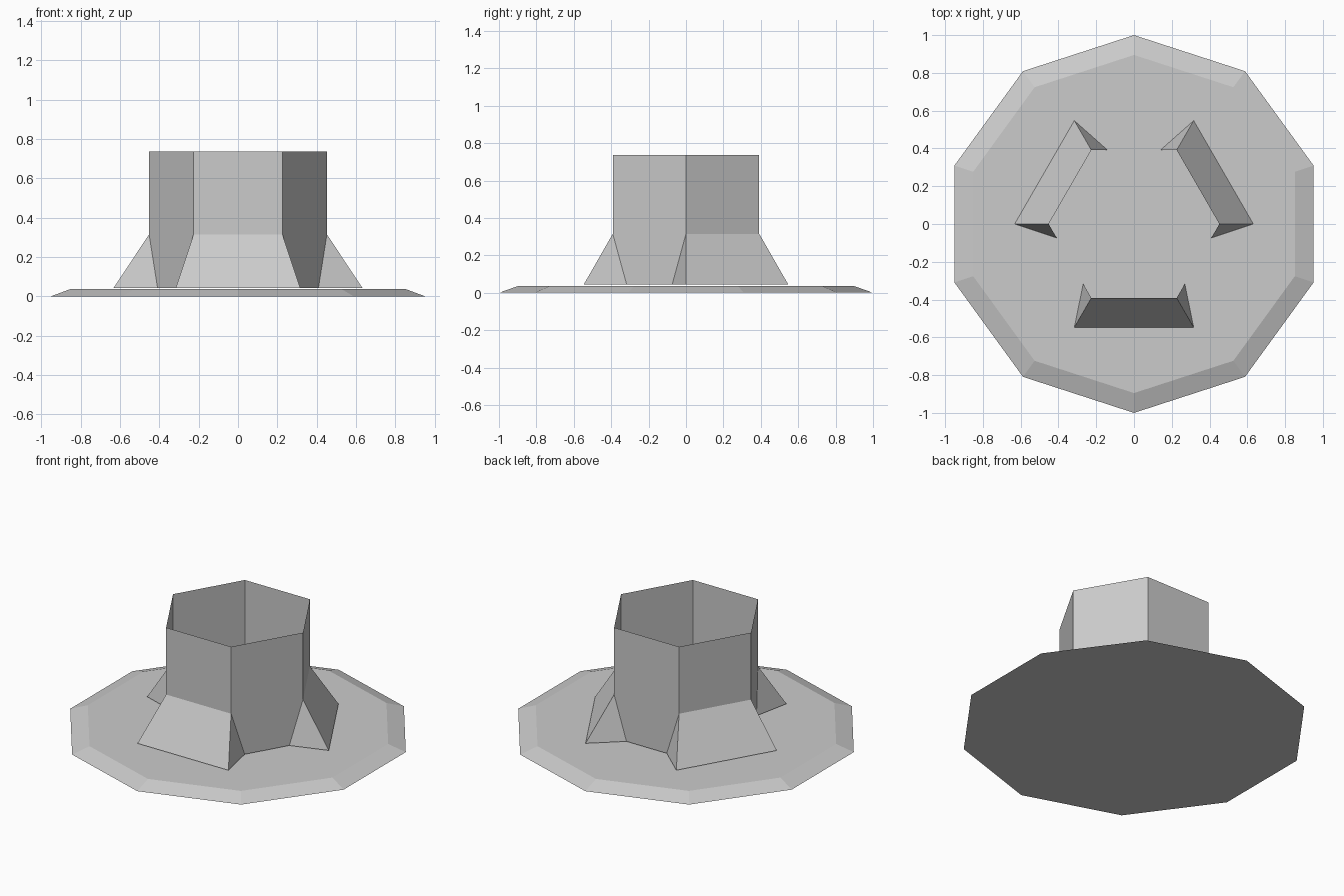
import bpy, bmesh
from math import radians
from mathutils import Matrix, Vector

cube = bpy.data.objects.get("Cube")
if cube:
    bpy.data.objects.remove(cube, do_unlink=True)

GREY = (0.6, 0.6, 0.6, 1)
grey = bpy.data.materials.new("plain_grey")
grey.use_nodes = True
grey.diffuse_color = GREY
grey.node_tree.nodes["Principled BSDF"].inputs["Base Color"].default_value = GREY


def add_object(name, bm):
    mesh = bpy.data.meshes.new(name)
    bm.to_mesh(mesh)
    bm.free()
    mesh.materials.append(grey)
    obj = bpy.data.objects.new(name, mesh)
    bpy.context.collection.objects.link(obj)
    return obj


def corner(i, sides, radius, z, start=0):
    turn = Matrix.Rotation(radians(start + 360 * i / sides), 3, "Z")
    return turn @ Vector((radius, 0, z))


# Ten-sided base plate with a sloping rim
PLATE_TOP = 0.037
bm = bmesh.new()
rings = [[bm.verts.new(corner(i, 10, r, z, 90)) for i in range(10)]
         for r, z in ((1, 0), (0.895, PLATE_TOP))]
bm.faces.new(rings[0][::-1])
bm.faces.new(rings[1])
for i in range(10):
    j = (i + 1) % 10
    bm.faces.new((rings[0][i], rings[0][j], rings[1][j], rings[1][i]))
add_object("base_plate", bm)

# Open six-sided tube whose alternate walls flare out into feet
RADIUS, FLARE, INSET = 0.452, 0.632, 0.19
FOOT, SHOULDER, TOP = 0.043, 0.315, 0.736
bm = bmesh.new()
upper = [bm.verts.new(corner(i, 6, RADIUS, TOP)) for i in range(6)]
middle = [bm.verts.new(corner(i, 6, RADIUS, SHOULDER)) for i in range(6)]
splayed = [bm.verts.new(corner(i, 6, FLARE, FOOT)) for i in range(6)]
for i in range(6):
    j = (i + 1) % 6
    bm.faces.new((middle[i], middle[j], upper[j], upper[i]))
    if i % 2 == 0:
        # flared foot
        bm.faces.new((splayed[i], splayed[j], middle[j], middle[i]))
    else:
        # upright wall tapering to the plate, with a gusset on either side
        a, b = corner(i, 6, RADIUS, FOOT), corner(j, 6, RADIUS, FOOT)
        left = bm.verts.new(a.lerp(b, INSET))
        right = bm.verts.new(b.lerp(a, INSET))
        bm.faces.new((left, right, middle[j], middle[i]))
        bm.faces.new((splayed[i], left, middle[i]))
        bm.faces.new((right, splayed[j], middle[j]))
add_object("flared_tube", bm)
